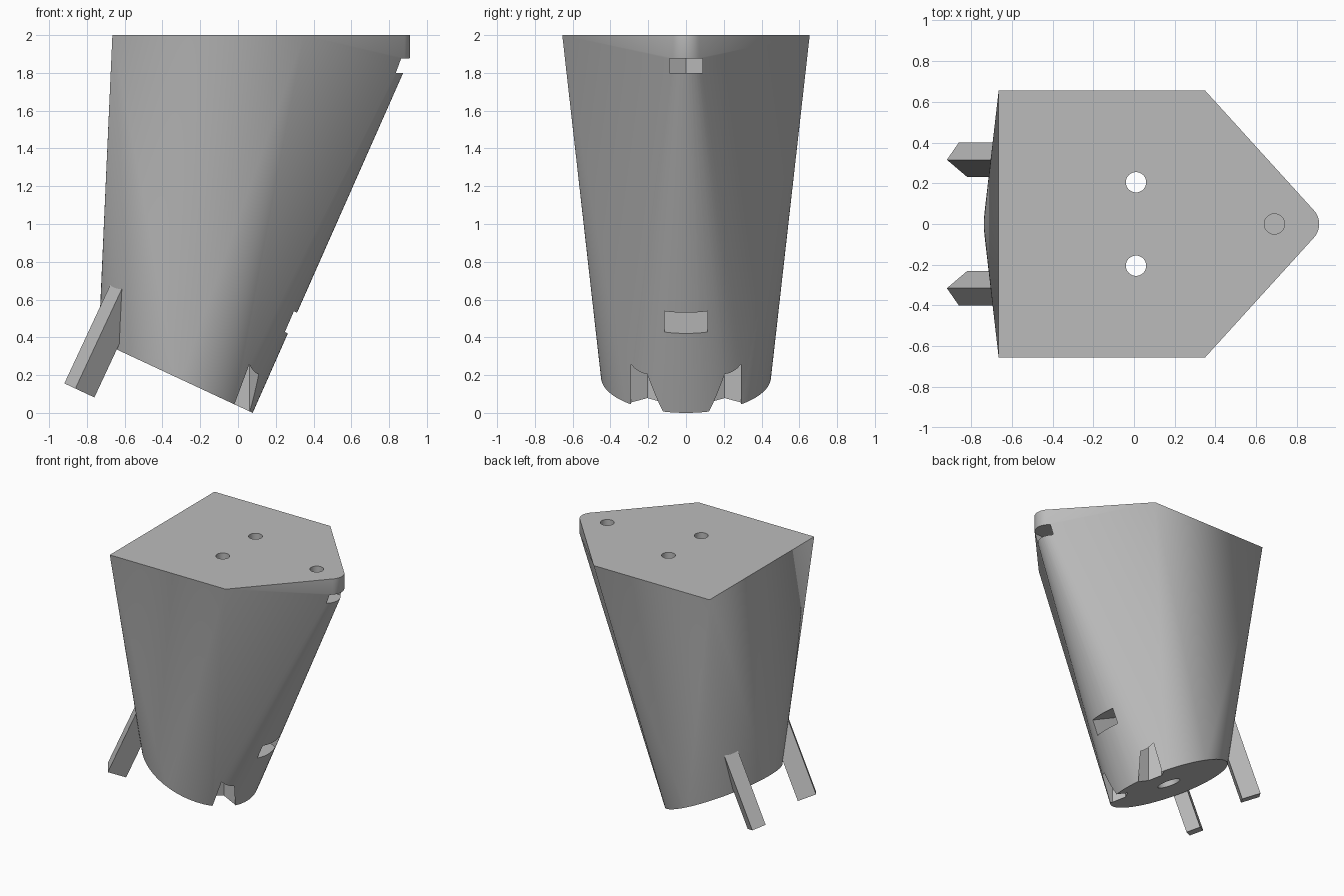
import bpy, bmesh
from math import cos, sin, pi, radians
from mathutils import Vector, Matrix

cube = bpy.data.objects.get("Cube")
if cube:
    bpy.data.objects.remove(cube)

grey = bpy.data.materials.new("plain_grey")
grey.use_nodes = True
colour = (0.5, 0.5, 0.5, 1)
grey.diffuse_color = colour
grey.node_tree.nodes["Principled BSDF"].inputs["Base Color"].default_value = colour

# Frame of the tilted round base: local z is the socket axis
BASE_R = 0.45
TILT = radians(25)
tilted = Matrix.Translation((-0.33, 0, BASE_R * sin(TILT))) @ Matrix.Rotation(TILT, 4, 'Y')
upright = Matrix.Identity(4)


def ring(r, sides, x, y, z, frame=upright):
    return [frame @ Vector((x + r * cos(2 * pi * i / sides), y + r * sin(2 * pi * i / sides), z))
            for i in range(sides)]


def prism(r, sides, x, y, z0, z1, frame=upright):
    return ring(r, sides, x, y, z0, frame) + ring(r, sides, x, y, z1, frame)


def hull(name, points):
    bm = bmesh.new()
    for p in points:
        bm.verts.new(p)
    res = bmesh.ops.convex_hull(bm, input=bm.verts)
    junk = {g for g in res["geom_interior"] + res["geom_unused"] if isinstance(g, bmesh.types.BMVert)}
    bmesh.ops.delete(bm, geom=list(junk), context='VERTS')
    bmesh.ops.dissolve_limit(bm, angle_limit=radians(0.1), verts=bm.verts, edges=bm.edges)
    bmesh.ops.recalc_face_normals(bm, faces=bm.faces)
    mesh = bpy.data.meshes.new(name)
    bm.to_mesh(mesh)
    bm.free()
    mesh.materials.append(grey)
    obj = bpy.data.objects.new(name, mesh)
    bpy.context.collection.objects.link(obj)
    return obj


def select(obj):
    bpy.ops.object.select_all(action='DESELECT')
    obj.select_set(True)
    bpy.context.view_layer.objects.active = obj


# Body: pentagonal top with a rounded nose, lofted to the tilted round base
top = [Vector((x, y, 2)) for x in (-0.665, 0.35) for y in (-0.655, 0.655)]
body = hull("body", top + prism(0.1, 48, 0.81, 0, 1.88, 2) + ring(BASE_R, 96, 0, 0, 0, tilted))

# Holes and hexagonal nut pockets
cuts = [
    hull("nose_hole", prism(0.05, 32, 0.69, 0, 1.84, 2.1)),
    hull("nose_nut_slot", prism(0.1, 6, 0.69, 0, 1.8, 1.875) + prism(0.1, 6, 1.2, 0, 1.8, 1.875)),
    hull("socket_hole", prism(0.085, 32, 0, 0, -0.1, 0.8, tilted)),
    hull("socket_nut_slot", prism(0.13, 6, 0, 0, 0.46, 0.58, tilted)
         + prism(0.13, 6, 0.8, 0, 0.46, 0.58, tilted)),
]
for side in (-1, 1):
    cuts.append(hull("top_hole", prism(0.05, 32, 0.01, side * 0.205, 1.6, 2.1)))
    cuts.append(hull("nut_bore", prism(0.1, 6, 0.01, side * 0.205, -0.2, 1.8)))

select(body)
for cutter in cuts:
    mod = body.modifiers.new("cut", 'BOOLEAN')
    mod.operation = 'DIFFERENCE'
    mod.solver = 'EXACT'
    mod.object = cutter
    bpy.ops.object.modifier_apply(modifier=mod.name)
for cutter in cuts:
    bpy.data.objects.remove(cutter)
select(body)
bpy.ops.object.shade_smooth_by_angle(angle=radians(25))

# Rectangular legs at the back, parallel to the socket axis
for side, name in ((1, "left_leg"), (-1, "right_leg")):
    frame = tilted @ Matrix.Translation((-0.432, side * 0.315, 0)) @ Matrix.Rotation(-side * radians(37.5), 4, 'Z')
    hull(name, [frame @ Vector((x, y, z)) for x in (-0.07, 0.07)
                for y in (-0.053, 0.053) for z in (-0.28, 0.55)])
